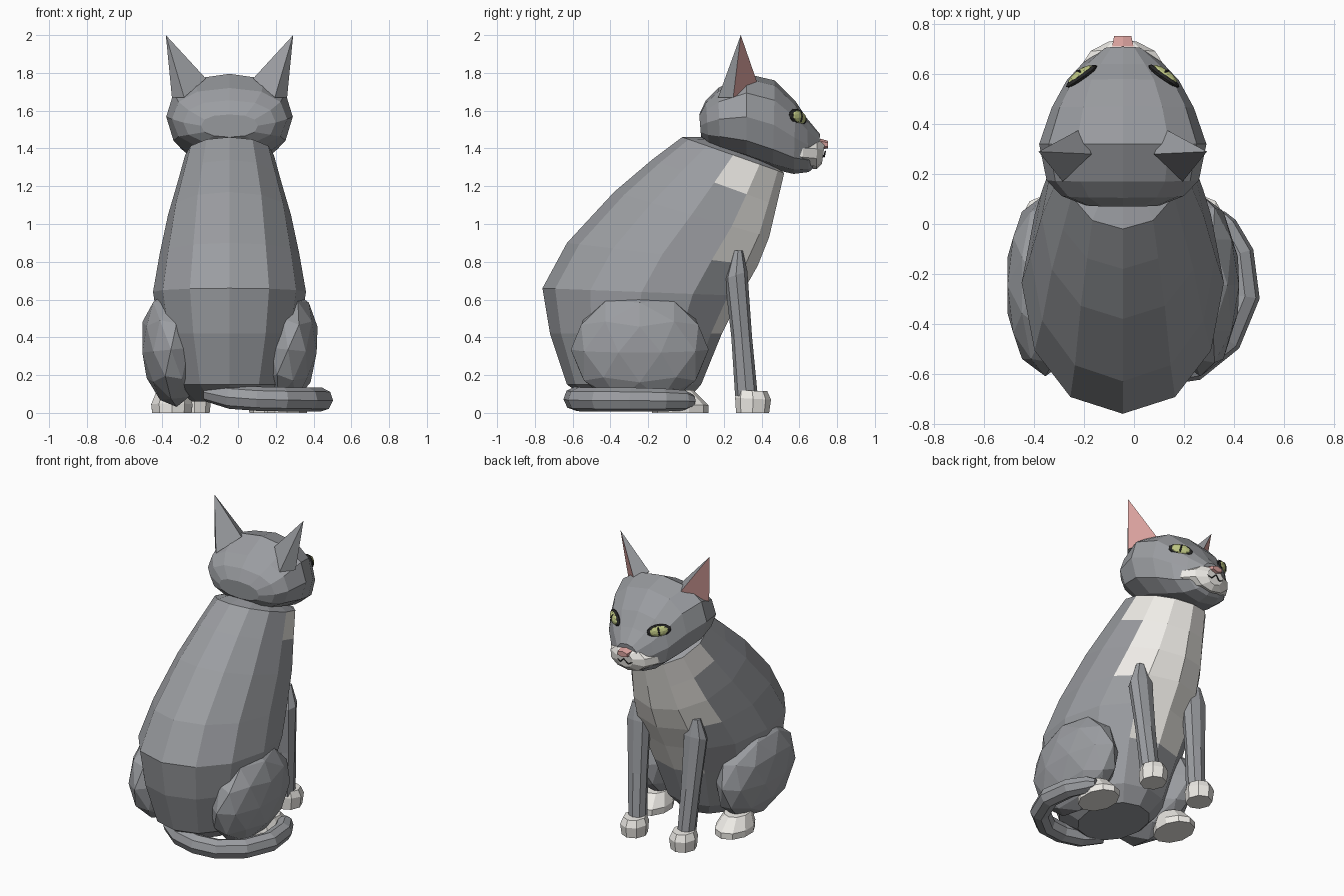
import bpy, bmesh, math
from mathutils import Vector, Matrix

if "Cube" in bpy.data.objects:
    bpy.data.objects.remove(bpy.data.objects["Cube"])

CX = -0.045  # the animal's symmetry plane


def mat(name, r, g, b):
    m = bpy.data.materials.new(name)
    m.diffuse_color = (r, g, b, 1)
    m.use_nodes = True
    m.node_tree.nodes["Principled BSDF"].inputs["Base Color"].default_value = m.diffuse_color
    return m


GREY = mat("grey_fur", .33, .34, .36)
WHITE = mat("white_fur", .86, .84, .80)
PINK = mat("pink_skin", .70, .36, .34)
GREEN = mat("eye_green", .50, .55, .22)
BLACK = mat("dark_lines", .02, .02, .02)


def add(name, bm, mats, pick=None):
    bmesh.ops.recalc_face_normals(bm, faces=bm.faces)
    if pick:
        for f in bm.faces:
            f.material_index = pick(f.calc_center_median())
    me = bpy.data.meshes.new(name)
    bm.to_mesh(me)
    bm.free()
    for m in mats:
        me.materials.append(m)
    ob = bpy.data.objects.new(name, me)
    bpy.context.collection.objects.link(ob)
    return ob


def loft(name, rings, mats, sides=12, cx=CX, sgn=1, p=1.0, pick=None):
    """Rings: (y0, z0, y1, z1, half width[, x offset]), oval between two profile points."""
    bm = bmesh.new()
    loops = []
    for y0, z0, y1, z1, hw, *off in rings:
        dx = sgn * off[0] if off else 0
        row = []
        for k in range(sides):
            a = 2 * math.pi * k / sides
            c, s = (math.copysign(abs(v) ** p, v) for v in (math.cos(a), math.sin(a)))
            row.append(bm.verts.new((cx + dx + hw * s,
                                     (y0 + y1) / 2 + (y1 - y0) / 2 * c,
                                     (z0 + z1) / 2 + (z1 - z0) / 2 * c)))
        loops.append(row)
    for a, b in zip(loops, loops[1:]):
        for k in range(sides):
            j = (k + 1) % sides
            bm.faces.new((a[k], a[j], b[j], b[k]))
    bm.faces.new(loops[0])
    bm.faces.new(loops[-1])
    return add(name, bm, mats, pick)


def ellipsoid(name, loc, axes, size, m, subdiv=2):
    bm = bmesh.new()
    bmesh.ops.create_icosphere(bm, subdivisions=subdiv, radius=1)
    rot = Matrix(axes).transposed().to_4x4()
    bm.transform(Matrix.Translation(loc) @ rot @ Matrix.Diagonal((*size, 1)))
    return add(name, bm, [m])


def tube(name, pts, depth, m, radii=None, res=2):
    cu = bpy.data.curves.new(name, 'CURVE')
    cu.dimensions = '3D'
    cu.bevel_depth, cu.bevel_resolution, cu.use_fill_caps = depth, res, True
    sp = cu.splines.new('POLY')
    sp.points.add(len(pts) - 1)
    sp.use_smooth = False
    for i, q in enumerate(pts):
        sp.points[i].co = (*q, 1)
        sp.points[i].radius = radii[i] if radii else 1
    cu.materials.append(m)
    ob = bpy.data.objects.new(name, cu)
    bpy.context.collection.objects.link(ob)


# Body, back point to front point per ring, with a white bib on the chest
BODY = [(-.50, .06, .00, .06, .20), (-.63, .15, .08, .15, .30),
        (-.72, .42, .19, .42, .37), (-.76, .66, .29, .62, .405),
        (-.63, .90, .38, .78, .37), (-.38, 1.17, .44, .93, .325),
        (-.18, 1.34, .48, 1.10, .275), (-.02, 1.46, .52, 1.27, .235),
        (.10, 1.46, .48, 1.30, .15)]
loft("body", BODY, [GREY, WHITE], p=.95,
     pick=lambda c: int(abs(c.x - CX) < .26 and .45 < c.z < 1.3 and c.y > .12 + .2 * (c.z - .5)))

# Head, crown point to jaw point per ring
HEAD = [(.07, 1.58, .08, 1.46, .15), (.105, 1.655, .12, 1.42, .245),
        (.17, 1.72, .18, 1.39, .305), (.32, 1.795, .32, 1.34, .335),
        (.47, 1.76, .46, 1.29, .285), (.58, 1.65, .57, 1.265, .225),
        (.64, 1.56, .65, 1.275, .16), (.71, 1.475, .69, 1.31, .08)]
loft("head", HEAD, [GREY], p=.85)

# Muzzle and nose
MUZZLE = [(.53, 1.43, .53, 1.34, .20), (.62, 1.455, .62, 1.30, .185),
          (.695, 1.455, .69, 1.29, .135), (.735, 1.43, .72, 1.32, .06)]
loft("muzzle", MUZZLE, [WHITE], sides=10)
loft("nose", [(.71, 1.452, .71, 1.395, .05), (.752, 1.44, .752, 1.40, .04)], [PINK], sides=6)
tube("mouth", [(CX + x, y, z) for x, y, z in
               ((-.06, .722, 1.37), (-.03, .731, 1.355), (0, .737, 1.385),
                (.03, .731, 1.355), (.06, .722, 1.37))], .004, BLACK, res=0)

for s, side in ((-1, "left"), (1, "right")):
    def at(dx, y, z):
        return Vector((CX + s * dx, y, z))

    # Ear with an inset pink front
    bm = bmesh.new()
    tip, out, fro, inn, bak = [bm.verts.new(at(*q)) for q in (
        (.337, .29, 2.0), (.305, .25, 1.67), (.17, .38, 1.74),
        (.125, .28, 1.77), (.24, .17, 1.67))]
    front = bm.faces.new((tip, out, fro))
    for f in ((tip, fro, inn), (tip, inn, bak), (tip, bak, out), (out, bak, inn, fro)):
        bm.faces.new(f)
    bmesh.ops.inset_individual(bm, faces=[front], thickness=.016)
    front.material_index = 1
    add(side + "_ear", bm, [GREY, PINK])

    # Eye: dark rim, green ball, slit pupil
    n = Vector((s * .58, .8, .12)).normalized()
    t = Vector((0, 0, 1)).cross(n).normalized()
    t = (t + Vector((0, 0, .2)) * (1 if t.x * s > 0 else -1)).normalized()
    n = (n - t * n.dot(t)).normalized()
    axes = (t, n.cross(t), n)
    c = at(.165, .592, 1.565)
    ellipsoid(side + "_eye_rim", c, axes, (.078, .044, .018), BLACK)
    ellipsoid(side + "_eye", c + n * .006, axes, (.062, .036, .022), GREEN)
    ellipsoid(side + "_pupil", c + n * .018, axes, (.008, .030, .013), BLACK)

    # Haunch, leaning outward at the top
    a = s * .10
    lean = ((math.cos(a), 0, -math.sin(a)), (0, 1, 0), (math.sin(a), 0, math.cos(a)))
    ellipsoid(side + "_haunch", at(.31, -.245, .335), lean, (.16, .365, .305), GREY)

    # Legs and paws
    loft(side + "_front_leg", [(.25, .86, .30, .86, .035, .22), (.205, .71, .325, .75, .08, .215),
                               (.24, .40, .35, .40, .065, .20), (.26, .09, .38, .09, .056, .185)],
         [GREY], sides=8, sgn=s, p=.9)
    loft(side + "_front_paw", [(.265, 0, .44, 0, .08, .185), (.26, .08, .45, .07, .088, .185),
                               (.27, .12, .43, .115, .07, .185)], [WHITE], sides=8, sgn=s)
    loft(side + "_rear_paw", [(-.18, 0, .12, 0, .11, .305), (-.18, .05, .12, .04, .115, .305),
                              (-.16, .13, .04, .12, .08, .305)], [WHITE], sides=10, sgn=s)

# Tail curled round the right side
TAIL = [(-.16, -.50, .11), (-.04, -.56, .085), (.10, -.585, .075), (.24, -.565, .072),
        (.37, -.46, .07), (.44, -.29, .07), (.42, -.12, .068), (.36, -.01, .066),
        (.335, .035, .064)]
tube("tail", TAIL, .064, GREY, [.8, 1, 1, 1, 1, 1, .95, .85, .5])
